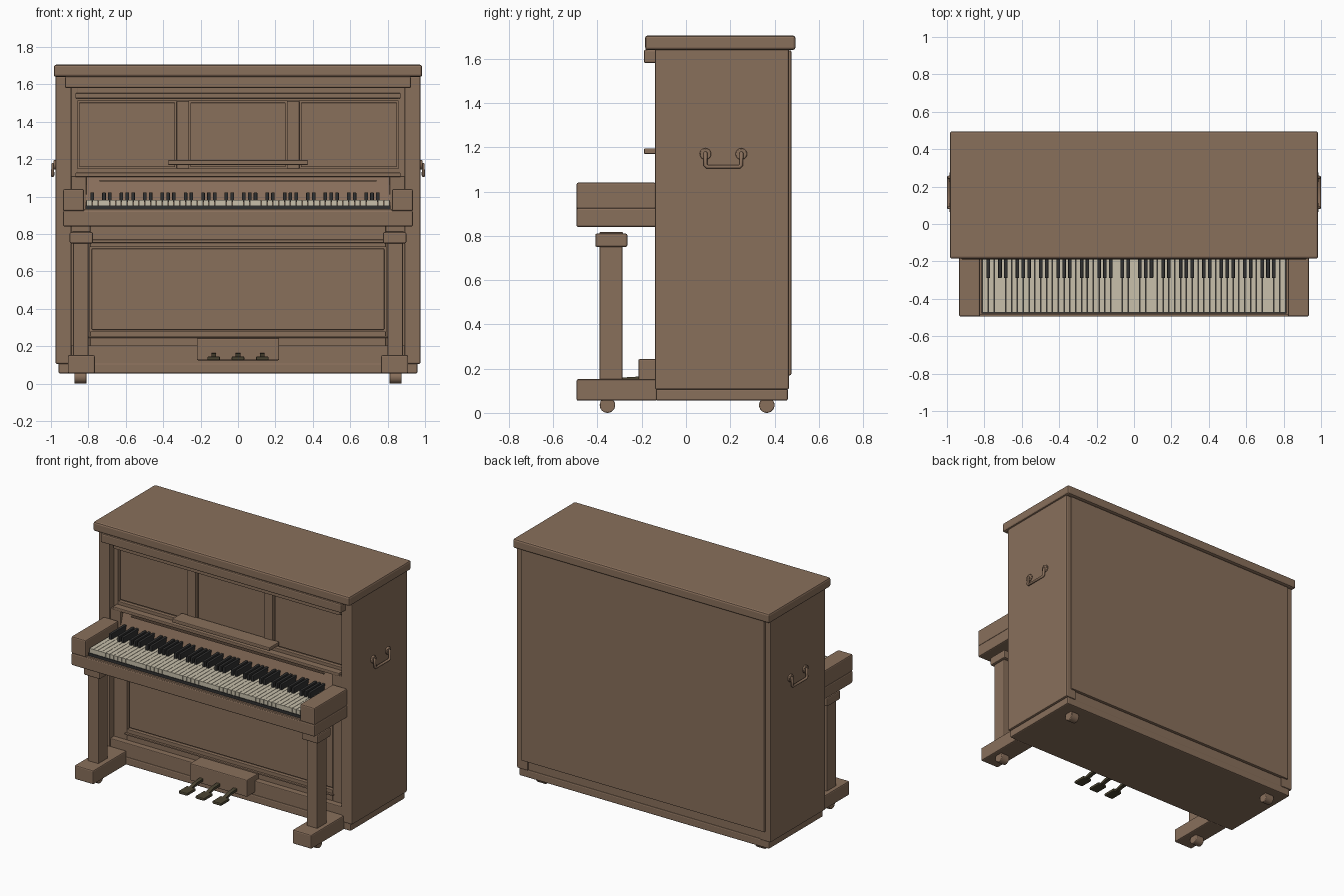
import bpy, bmesh, math
from mathutils import Matrix, Vector

if "Cube" in bpy.data.objects:
    bpy.data.objects.remove(bpy.data.objects["Cube"], do_unlink=True)


def material(name, rgb):
    m = bpy.data.materials.new(name)
    m.use_nodes = True
    color = (*rgb, 1)
    m.diffuse_color = color
    bsdf = next(n for n in m.node_tree.nodes if n.type == "BSDF_PRINCIPLED")
    bsdf.inputs["Base Color"].default_value = color
    bsdf.inputs["Roughness"].default_value = 0.6
    return m


WOOD = material("brown wood", (0.25, 0.16, 0.105))
IVORY = material("ivory", (0.58, 0.53, 0.41))
BLACK = material("black", (0.03, 0.03, 0.03))
BRASS = material("dark brass", (0.07, 0.058, 0.032))


def finish(name, bm, mat, bevel=0.0):
    bmesh.ops.recalc_face_normals(bm, faces=bm.faces)
    mesh = bpy.data.meshes.new(name)
    bm.to_mesh(mesh)
    bm.free()
    mesh.materials.append(mat)
    ob = bpy.data.objects.new(name, mesh)
    bpy.context.collection.objects.link(ob)
    if bevel:
        mod = ob.modifiers.new("Bevel", "BEVEL")
        mod.width = bevel
        mod.segments = 2
    return ob


def add_box(bm, x, y, z):
    size = (x[1] - x[0], y[1] - y[0], z[1] - z[0])
    mid = Vector((sum(x), sum(y), sum(z))) / 2
    bmesh.ops.create_cube(bm, size=1, matrix=Matrix.Translation(mid) @ Matrix.Diagonal((*size, 1)))


def box(name, x, y, z, mat=WOOD, bevel=0.005):
    bm = bmesh.new()
    add_box(bm, x, y, z)
    return finish(name, bm, mat, bevel)


def centred(name, half, y, z, mat=WOOD, bevel=0.005):
    return box(name, (-half, half), y, z, mat, bevel)


def pair(name, x, y, z, mat=WOOD, bevel=0.005):
    box("left_" + name, x, y, z, mat, bevel)
    box("right_" + name, (-x[1], -x[0]), y, z, mat, bevel)


def prism(name, half, profile, mat=WOOD, bevel=0.0, offset=0.0):
    # Extrude a side outline (y, z) across the width
    bm = bmesh.new()
    face = bm.faces.new([bm.verts.new((offset - half, y, z)) for y, z in profile])
    new = bmesh.ops.extrude_face_region(bm, geom=[face])["geom"]
    verts = [v for v in new if isinstance(v, bmesh.types.BMVert)]
    bmesh.ops.translate(bm, verts=verts, vec=(2 * half, 0, 0))
    return finish(name, bm, mat, bevel)


def disc(name, centre, radius, depth, mat=WOOD):
    # Round part whose axis runs across the width
    bm = bmesh.new()
    turn = Matrix.Translation(centre) @ Matrix.Rotation(math.pi / 2, 4, "Y")
    bmesh.ops.create_cone(bm, cap_ends=True, segments=24, radius1=radius, radius2=radius,
                          depth=depth, matrix=turn)
    ob = finish(name, bm, mat, 0.004)
    smooth(ob)


def smooth(ob):
    bpy.ops.object.select_all(action="DESELECT")
    bpy.context.view_layer.objects.active = ob
    ob.select_set(True)
    bpy.ops.object.shade_smooth_by_angle()


# Case
centred("lid", 0.985, (-0.185, 0.495), (1.64, 1.705), bevel=0.012)
pair("side", (0.89, 0.975), (-0.14, 0.465), (0.105, 1.645), bevel=0.008)
centred("base", 0.96, (-0.135, 0.46), (0.055, 0.11), bevel=0.008)
centred("case_core", 0.9, (-0.065, 0.455), (0.1, 1.645), bevel=0)
centred("back_panel", 0.935, (0.45, 0.476), (0.17, 1.638), bevel=0.006)
centred("top_rail", 0.925, (-0.19, -0.13), (1.58, 1.642), bevel=0.008)

# Upper front: frame, three sunk panels, mouldings and music shelf
FRAME = (-0.09, -0.05)
pair("upper_outer_stile", (0.858, 0.895), FRAME, (1.1, 1.645), bevel=0.003)
pair("upper_inner_stile", (0.262, 0.328), FRAME, (1.15, 1.51), bevel=0.003)
centred("upper_frame_top", 0.86, FRAME, (1.51, 1.645), bevel=0.003)
centred("upper_frame_bottom", 0.86, FRAME, (1.09, 1.15), bevel=0.003)
for side, mid, half in (("right", -0.593, 0.257), ("middle", 0, 0.254), ("left", 0.593, 0.257)):
    box(side + "_upper_panel", (mid - half, mid + half), (-0.075, -0.06), (1.158, 1.502), bevel=0.003)
centred("upper_moulding", 0.87, (-0.125, -0.08), (1.525, 1.553))
centred("lower_moulding", 0.87, (-0.135, -0.08), (1.105, 1.128))
centred("music_shelf", 0.375, (-0.19, -0.08), (1.17, 1.195))

# Keyboard housing
centred("key_bed", 0.935, (-0.495, -0.1), (0.84, 0.925), bevel=0.008)
pair("arm", (0.823, 0.935), (-0.495, -0.135), (0.922, 1.04), bevel=0.008)
pair("fall_block", (0.81, 0.892), (-0.13, -0.05), (0.92, 1.11))
prism("fallboard", 0.812, [(-0.14, 0.97), (-0.1, 1.11), (-0.05, 1.11), (-0.05, 0.97)])
centred("fallboard_strip", 0.74, (-0.118, -0.1), (1.08, 1.088), bevel=0)
centred("key_slip", 0.823, (-0.495, -0.48), (0.922, 0.934), bevel=0.002)
centred("key_frame", 0.815, (-0.478, -0.08), (0.92, 0.952), BLACK, 0)

# Keys: 52 white, with black keys in the repeating two and three groups
COUNT, START = 52, -0.81
STEP = -2 * START / COUNT
white, black = bmesh.new(), bmesh.new()
for i in range(COUNT):
    x = START + i * STEP
    add_box(white, (x + 0.0012, x + STEP - 0.0012), (-0.474, -0.1), (0.95, 0.983))
    if i and i % 7 not in (2, 5):
        add_box(black, (x - 0.0095, x + 0.0095), (-0.29, -0.1), (0.975, 1.022))
finish("white_keys", white, IVORY)
finish("black_keys", black, BLACK, 0.003)

# Lower front: frame, sunk panel and kick board
pair("lower_stile", (0.79, 0.895), FRAME, (0.1, 0.85), bevel=0.003)
centred("lower_frame_top", 0.79, FRAME, (0.73, 0.85), bevel=0.003)
centred("lower_frame_bottom", 0.79, FRAME, (0.1, 0.28), bevel=0.003)
centred("lower_panel", 0.782, (-0.078, -0.06), (0.288, 0.722), bevel=0.004)
centred("panel_moulding", 0.8, (-0.105, -0.08), (0.752, 0.77))
centred("panel_ledge", 0.8, (-0.105, -0.08), (0.245, 0.255), bevel=0.002)
centred("kick_board", 0.895, (-0.13, -0.06), (0.09, 0.205))
centred("pedal_box", 0.22, (-0.215, -0.07), (0.125, 0.243), bevel=0.006)

# Pedals: a narrow arm that drops into a wide toe
ARM = [(-0.2, 0.165), (-0.285, 0.16), (-0.34, 0.145), (-0.34, 0.13), (-0.28, 0.142), (-0.2, 0.147)]
for side, x in (("right", -0.13), ("middle", 0), ("left", 0.13)):
    prism(side + "_pedal_arm", 0.013, ARM, BRASS, offset=x)
    box(side + "_pedal_toe", (x - 0.034, x + 0.034), (-0.42, -0.325), (0.125, 0.145), BRASS, 0.006)

# Front legs and feet
pair("foot", (0.765, 0.91), (-0.495, -0.13), (0.055, 0.152), bevel=0.008)
pair("leg", (0.8, 0.882), (-0.39, -0.287), (0.14, 0.76))
pair("leg_capital", (0.775, 0.9), (-0.41, -0.265), (0.75, 0.81), bevel=0.008)
pair("leg_top", (0.79, 0.885), (-0.39, -0.285), (0.805, 0.817), bevel=0.003)

# Casters and carrying handles
for side, s in (("left", 1), ("right", -1)):
    for end, y in (("front", -0.355), ("back", 0.365)):
        disc(f"{side}_{end}_caster", (s * 0.842, y, 0.035), 0.035, 0.064)
    for end, y in (("front", 0.088), ("back", 0.25)):
        disc(f"{side}_{end}_handle_mount", (s * 0.979, y, 1.17), 0.026, 0.014)
    curve = bpy.data.curves.new(side + "_handle", "CURVE")
    curve.dimensions = "3D"
    curve.bevel_depth = 0.009
    curve.bevel_resolution = 3
    curve.use_fill_caps = True
    line = curve.splines.new("POLY")
    path = [(0.975, 0.088, 1.175), (0.99, 0.088, 1.172), (0.991, 0.088, 1.12), (0.991, 0.096, 1.112),
            (0.991, 0.242, 1.112), (0.991, 0.25, 1.12), (0.99, 0.25, 1.172), (0.975, 0.25, 1.175)]
    line.points.add(len(path) - 1)
    for point, (x, y, z) in zip(line.points, path):
        point.co = (s * x, y, z, 1)
    curve.materials.append(WOOD)
    bpy.context.collection.objects.link(bpy.data.objects.new(side + "_handle", curve))
